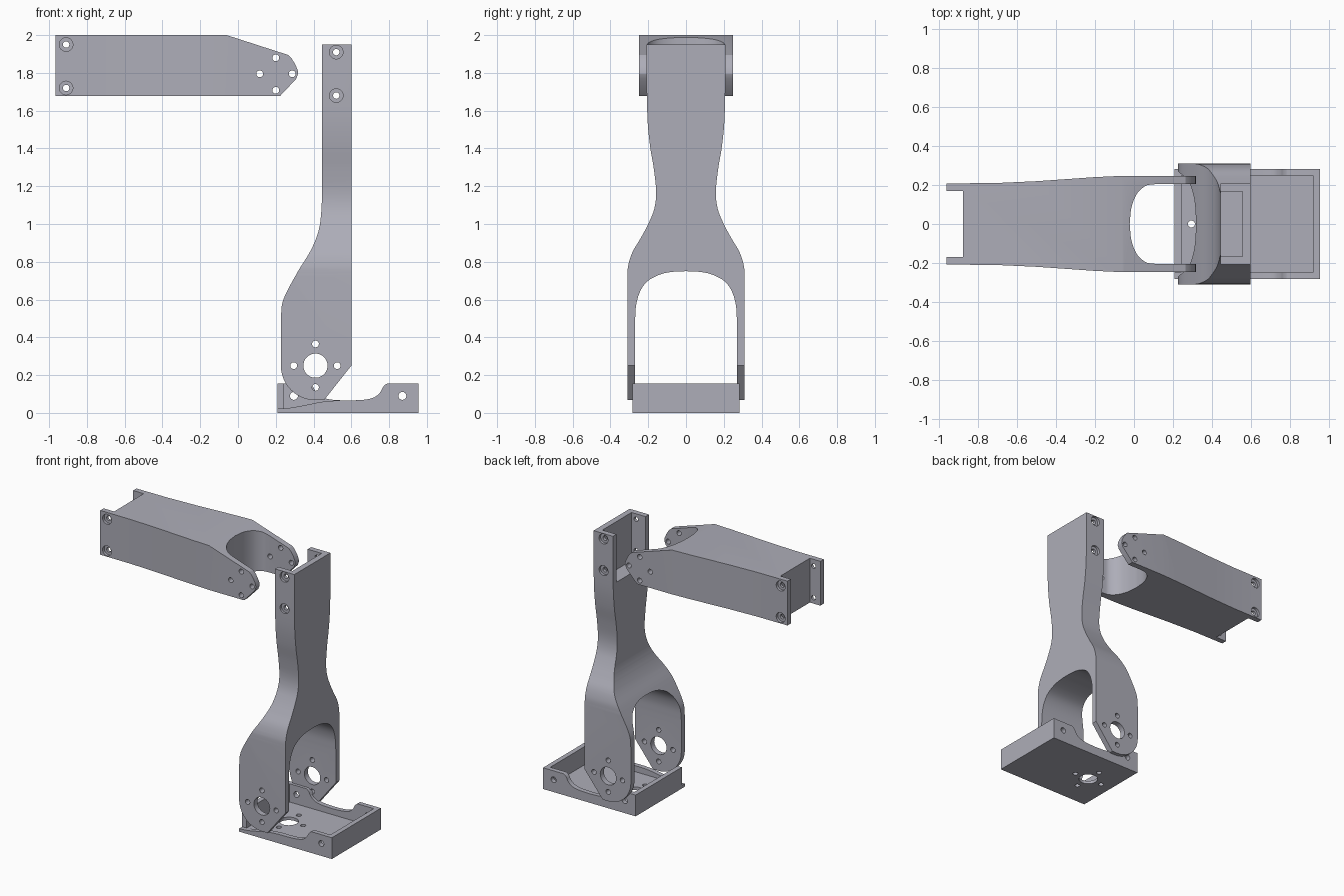
import bpy, bmesh, math
from mathutils import Vector

cube = bpy.data.objects.get("Cube")
if cube:
    bpy.data.objects.remove(cube, do_unlink=True)

GREY = (0.42, 0.42, 0.48, 1)
mat = bpy.data.materials.new("cool grey")
mat.use_nodes = True
mat.diffuse_color = GREY
mat.node_tree.nodes["Principled BSDF"].inputs["Base Color"].default_value = GREY


def smooth(pts, n=5):
    """Catmull-Rom curve through 2D points."""
    p = [Vector(q) for q in pts]
    p = [2 * p[0] - p[1]] + p + [2 * p[-1] - p[-2]]
    out = []
    for a, b, c, d in zip(p, p[1:], p[2:], p[3:]):
        for i in range(n):
            t = i / n
            out.append(tuple(0.5 * (2 * b + (c - a) * t + (2 * a - 5 * b + 4 * c - d) * t * t
                                    + (3 * b - a - 3 * c + d) * t ** 3)))
    return out + [tuple(pts[-1])]


def mirrored(pts):
    """Close a half outline by mirroring the first coordinate."""
    return pts + [(-a, b) for a, b in reversed(pts) if abs(a) > 1e-5]


def prism(name, pts, axis, lo, hi):
    """Extrude a 2D outline along an axis."""
    def place(a, b, h):
        return {"x": (h, a, b), "y": (a, h, b), "z": (a, b, h)}[axis]
    bm = bmesh.new()
    low = [bm.verts.new(place(a, b, lo)) for a, b in pts]
    top = [bm.verts.new(place(a, b, hi)) for a, b in pts]
    bm.faces.new(low)
    bm.faces.new(top)
    for i in range(len(pts)):
        j = (i + 1) % len(pts)
        bm.faces.new((low[i], low[j], top[j], top[i]))
    bmesh.ops.recalc_face_normals(bm, faces=bm.faces)
    me = bpy.data.meshes.new(name)
    bm.to_mesh(me)
    bm.free()
    ob = bpy.data.objects.new(name, me)
    bpy.context.collection.objects.link(ob)
    me.materials.append(mat)
    return ob


def box(x0, x1, y0, y1, z0, z1):
    return prism("cutter", [(x0, y0), (x1, y0), (x1, y1), (x0, y1)], "z", z0, z1)


def combine(ob, cutter, op="DIFFERENCE"):
    m = ob.modifiers.new("cut", "BOOLEAN")
    m.operation, m.solver, m.object = op, "EXACT", cutter
    bpy.context.view_layer.objects.active = ob
    bpy.ops.object.modifier_apply(modifier=m.name)
    bpy.data.objects.remove(cutter, do_unlink=True)


def hole(ob, a, b, r, axis="y", lo=-0.5, hi=0.5, n=24):
    ring = [(a + r * math.cos(2 * math.pi * i / n), b + r * math.sin(2 * math.pi * i / n)) for i in range(n)]
    combine(ob, prism("cutter", ring, axis, lo, hi))


def counterbored(ob, a, b):
    hole(ob, a, b, 0.017)
    hole(ob, a, b, 0.036, lo=0.19, hi=0.5)
    hole(ob, a, b, 0.036, lo=-0.5, hi=-0.19)


def hub_pattern(ob, a, b, axis):
    hole(ob, a, b, 0.064, axis, n=40)
    for da, db in ((0.115, 0), (-0.115, 0), (0, 0.115), (0, -0.115)):
        hole(ob, a + da, b + db, 0.018, axis)


def finish(ob):
    bpy.ops.object.select_all(action="DESELECT")
    ob.select_set(True)
    bpy.context.view_layer.objects.active = ob
    bpy.ops.object.shade_smooth_by_angle(angle=math.radians(25))


# Upright: side outline crossed with the waisted front outline
toe = [(0.41 - 0.183 * math.sin(t * math.pi / 24), 0.25 - 0.183 * math.cos(t * math.pi / 24)) for t in range(13)]
front_edge = smooth([(0.227, 0.5), (0.24, 0.6), (0.315, 0.745), (0.385, 0.86), (0.428, 0.97),
                     (0.443, 1.1), (0.444, 1.25)])
upright = prism("upright_bracket", [(0.6, 1.95), (0.6, 0.25), (0.455, 0.067)] + toe + front_edge + [(0.444, 1.95)],
                "y", -0.4, 0.4)
waist = smooth([(0.311, 0.72), (0.306, 0.78), (0.284, 0.85), (0.243, 0.92), (0.2, 1.0), (0.168, 1.08),
                (0.158, 1.17), (0.17, 1.29), (0.19, 1.41), (0.203, 1.54), (0.208, 1.7)])
combine(upright, prism("cutter", mirrored([(0.311, -0.1)] + waist + [(0.208, 2.1)]), "x", 0, 1), "INTERSECT")
# Arch between the legs
arch = smooth([(0.27, 0.48), (0.264, 0.57), (0.242, 0.645), (0.2, 0.7), (0.13, 0.735), (0.06, 0.748), (0, 0.75)])
combine(upright, prism("cutter", mirrored([(0.27, -0.1)] + arch), "x", 0, 1))
# Motor pocket at the top, open to the arm side
combine(upright, box(0.3, 0.557, -0.168, 0.168, 1.6, 2.2))
for z in (1.91, 1.68):
    counterbored(upright, 0.52, z)
hub_pattern(upright, 0.41, 0.25, "y")
finish(upright)

# Arm: side outline crossed with the tapered plan outline
tip = [(0.265, 1.895), (0.285, 1.875), (0.303, 1.845), (0.316, 1.815), (0.318, 1.795), (0.308, 1.768)]
arm = prism("forked_arm", [(-0.965, 1.677), (-0.965, 2.0), (-0.06, 2.0)] + tip + [(0.222, 1.677)], "y", -0.4, 0.4)
plan = [(-1.2, 0.208), (-0.72, 0.21), (-0.5, 0.22), (-0.2, 0.241), (-0.05, 0.248), (0.6, 0.248)]
combine(arm, prism("cutter", plan + [(x, -y) for x, y in reversed(plan)], "z", 1, 3), "INTERSECT")
# Rounded fork opening
fork = [(0.6, 0.205)] + smooth([(0.11, 0.205), (0.06, 0.196), (0.015, 0.155), (-0.013, 0.085), (-0.022, 0)])
combine(arm, prism("cutter", fork + [(x, -y) for x, y in reversed(fork[:-1])], "z", 1, 3))
# Notch between the end tabs
combine(arm, box(-1.2, -0.88, -0.17, 0.17, 1, 3))
for z in (1.95, 1.72):
    counterbored(arm, -0.91, z)
for x, z in ((0.2, 1.88), (0.115, 1.795), (0.287, 1.795), (0.2, 1.708)):
    hole(arm, x, z, 0.018)
finish(arm)

# Base tray with one cut-down wall on each side
tray = prism("base_tray", [(0.208, -0.283), (0.955, -0.283), (0.955, 0.283), (0.208, 0.283)], "z", 0, 0.155)
combine(tray, box(0.243, 0.92, -0.249, 0.249, 0.022, 0.5))
rise = [(0.6, 0.066), (0.67, 0.07), (0.72, 0.082), (0.752, 0.108), (0.768, 0.137), (0.785, 0.153), (0.8, 0.1565)]
low_side = smooth([(0.19, 0.022), (0.27, 0.026), (0.36, 0.042), (0.44, 0.058), (0.52, 0.065)] + rise)
combine(tray, prism("cutter", low_side + [(0.8, 0.3), (0.19, 0.3)], "y", -0.5, -0.249))
dip = smooth([(1.166 - x, z) for x, z in reversed(rise)] + rise)
combine(tray, prism("cutter", dip + [(0.8, 0.3), (0.366, 0.3)], "y", 0.249, 0.5))
for x in (0.296, 0.87):
    hole(tray, x, 0.09, 0.021)
hub_pattern(tray, 0.41, 0, "z")
finish(tray)
